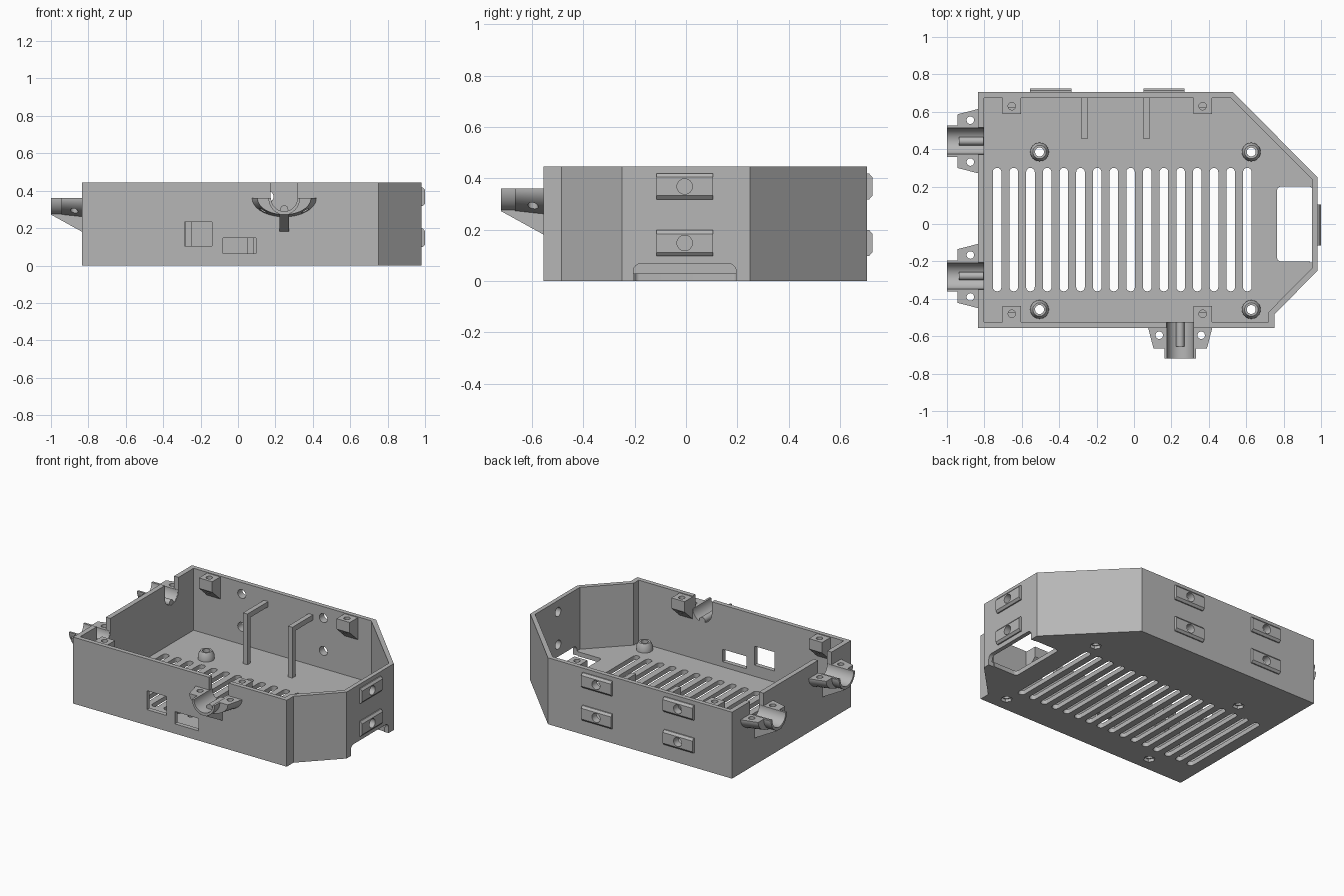
import bpy, bmesh, math
from mathutils import Matrix, Vector

cube = bpy.data.objects.get("Cube")
if cube:
    bpy.data.objects.remove(cube, do_unlink=True)

grey = bpy.data.materials.new("plain grey")
grey.use_nodes = True
grey.diffuse_color = (0.47, 0.47, 0.47, 1)
grey.node_tree.nodes["Principled BSDF"].inputs["Base Color"].default_value = grey.diffuse_color

HEIGHT, FLOOR = 0.445, 0.03
AXES = {"X": lambda u, v, d: (d, u, v),
        "Y": lambda u, v, d: (u, d, v),
        "Z": lambda u, v, d: (u, v, d)}


def rrect(x0, x1, y0, y1, r=0.0, n=6):
    """Rectangle outline with optional rounded corners."""
    if not r:
        return [(x0, y0), (x1, y0), (x1, y1), (x0, y1)]
    corners = [(x1 - r, y1 - r), (x0 + r, y1 - r), (x0 + r, y0 + r), (x1 - r, y0 + r)]
    return [(cx + r * math.cos(a), cy + r * math.sin(a))
            for k, (cx, cy) in enumerate(corners)
            for a in [(k + i / n) * math.pi / 2 for i in range(n + 1)]]


def arc(rx, rz, start=0.0, end=2 * math.pi, n=32, cx=0.0, cy=0.0):
    return [(cx + rx * math.cos(start + (end - start) * i / n),
             cy + rz * math.sin(start + (end - start) * i / n)) for i in range(n + 1)]


def circle(cx, cy, r, n=24):
    return arc(r, r, n=n, cx=cx, cy=cy)[:-1]


def loft(name, sections, axis, matrix=Matrix()):
    """Closed solids; each section is ((outline, depth), (outline, depth))."""
    bm = bmesh.new()
    for (a, d0), (b, d1) in sections:
        low = [bm.verts.new(AXES[axis](u, v, d0)) for u, v in a]
        top = [bm.verts.new(AXES[axis](u, v, d1)) for u, v in b]
        bm.faces.new(low)
        bm.faces.new(top[::-1])
        for i in range(len(low)):
            j = (i + 1) % len(low)
            bm.faces.new((low[i], top[i], top[j], low[j]))
    bmesh.ops.recalc_face_normals(bm, faces=bm.faces)
    bm.transform(matrix)
    mesh = bpy.data.meshes.new(name)
    bm.to_mesh(mesh)
    bm.free()
    mesh.materials.append(grey)
    obj = bpy.data.objects.new(name, mesh)
    bpy.context.collection.objects.link(obj)
    return obj


def prism(name, outlines, d0, d1, axis="Z", matrix=Matrix()):
    return loft(name, [((o, d0), (o, d1)) for o in outlines], axis, matrix)


def cut(obj, cutter):
    """Subtract a cutter, then discard it."""
    mod = obj.modifiers.new("cut", "BOOLEAN")
    mod.operation, mod.solver, mod.object = "DIFFERENCE", "EXACT", cutter
    bpy.context.view_layer.update()
    graph = bpy.context.evaluated_depsgraph_get()
    mesh = bpy.data.meshes.new_from_object(obj.evaluated_get(graph))
    obj.modifiers.clear()
    obj.data = mesh
    bpy.data.objects.remove(cutter, do_unlink=True)


def place(x, y, z, degrees=0):
    return Matrix.Translation((x, y, z)) @ Matrix.Rotation(math.radians(degrees), 4, "Z")


# Tray with open top
outer = [(-0.835, -0.555), (0.75, -0.555), (0.75, -0.485), (0.98, -0.25),
         (0.98, 0.25), (0.53, 0.705), (-0.835, 0.705)]
inner = [(-0.802, -0.525), (0.718, -0.525), (0.718, -0.472), (0.952, -0.236),
         (0.952, 0.238), (0.516, 0.675), (-0.802, 0.675)]
tray = prism("tray", [outer], 0, HEIGHT)
cut(tray, prism("cavity", [inner], FLOOR, 1))

# Floor vents
vents = [rrect(-0.755 + i * 0.0892, -0.709 + i * 0.0892, -0.36, 0.3, 0.0225) for i in range(16)]
cut(tray, prism("vents", vents, -0.1, 0.1))

# Floor opening and the low notch in the end wall
cut(tray, prism("floor_opening", [rrect(0.765, 0.955, -0.2, 0.2, 0.02)], -0.1, 0.06))
cut(tray, prism("end_notch", [rrect(-0.205, 0.195, -0.2, 0.068, 0.03)], 0.94, 1.1, "X"))

# Front ports
ports = [rrect(-0.287, -0.14, 0.105, 0.232), rrect(-0.08, 0.096, 0.065, 0.148)]
cut(tray, prism("ports", ports, -0.7, -0.5, "Y"))

# Hollow standoffs with hex recesses beneath
posts = [(x, y) for x in (-0.505, 0.627) for y in (-0.457, 0.385)]
cut(tray, prism("screw_holes", [circle(x, y, 0.024) for x, y in posts], -0.1, 0.2))
cut(tray, prism("nut_recesses", [circle(x, y, 0.036, 6) for x, y in posts], -0.1, 0.02))
for x, y in posts:
    standoff = loft("standoff", [((circle(x, y, 0.05), FLOOR - 0.002), (circle(x, y, 0.05), 0.06)),
                                 ((circle(x, y, 0.05), 0.06), (circle(x, y, 0.036), 0.085))], "Z")
    bm = bmesh.new()
    bm.from_mesh(standoff.data)
    # Weld the collar to its cone and drop the shared inner caps
    caps = [f for f in bm.faces if all(abs(v.co.z - 0.06) < 1e-4 for v in f.verts)]
    bmesh.ops.delete(bm, geom=caps, context="FACES_ONLY")
    bmesh.ops.remove_doubles(bm, verts=bm.verts, dist=1e-4)
    bmesh.ops.recalc_face_normals(bm, faces=bm.faces)
    bm.to_mesh(standoff.data)
    bm.free()
    cut(standoff, prism("bore", [circle(x, y, 0.024)], 0, 0.2))

# Lid screw tabs with tapered undersides
TAB = [(0, 0), (0.088, 0), (0.088, -0.07), (0, -0.15)]
for x in (-0.653, 0.367):
    for y, side in ((-0.527, 1), (0.677, -1)):
        outline = [(y + side * u, 0.44 + v) for u, v in TAB]
        tab = prism("lid_screw_tab", [outline], x - 0.049, x + 0.049, "X")
        cut(tab, prism("tab_hole", [circle(x, y + side * 0.047, 0.02)], 0.34, 0.5))

# Inner L-shaped brackets
BRACKET = [(0.455, FLOOR - 0.002), (0.487, FLOOR - 0.002), (0.487, 0.335),
           (0.68, 0.335), (0.68, 0.37), (0.455, 0.37)]
for x in (-0.265, 0.068):
    prism("inner_bracket", [BRACKET], x - 0.016, x + 0.016, "X")

# Chamfered mounting pads with holes through the wall
PAD = [(0.002, -0.05), (-0.008, -0.05), (-0.02, -0.036),
       (-0.02, 0.036), (-0.008, 0.05), (0.002, 0.05)]
for x, y, turn in ((-0.445, 0.705, 180), (0.16, 0.705, 180), (0.98, -0.005, 90)):
    for z in (0.148, 0.368):
        spot = place(x, y, z, turn)
        pad = prism("mounting_pad", [PAD], -0.11, 0.11, "X", spot)
        for target in (tray, pad):
            cut(target, prism("pad_hole", [circle(0, 0, 0.03)], -0.1, 0.1, "Y", spot))

# Cable cradles: half tube, winged flange and support rib
for x, y, turn in ((0.247, -0.555, 0), (-0.835, 0.443, -90), (-0.835, -0.278, -90)):
    spot = place(x, y, 0.36, turn)
    channel = arc(0.072, 0.072, math.pi, 2 * math.pi) + [(0.072, 0.3), (-0.072, 0.3)]
    cut(tray, prism("wall_notch", [channel], -0.05, 0.1, "Y", spot))
    half_ring = arc(0.084, 0.088, math.pi, 2 * math.pi) + arc(0.07, 0.07, 0, -math.pi)
    prism("cradle_tube", [half_ring], -0.165, 0.03, "Y", spot)
    flange = loft("cradle_flange", [((arc(0.172, 0.1, math.pi, 2 * math.pi), 0.002),
                                     (arc(0.143, 0.088, math.pi, 2 * math.pi), -0.11))], "Y", spot)
    cut(flange, prism("flange_channel", [channel], -0.3, 0.1, "Y", spot))
    holes = [circle(s * 0.112, -0.04, 0.02) for s in (-1, 1)]
    cut(flange, prism("flange_holes", holes, -0.2, 0.2, "Z", spot))
    rib = [(0.002, -0.075), (0.002, -0.18), (-0.165, -0.088), (-0.165, -0.075)]
    prism("cradle_rib", [rib], -0.025, 0.025, "X", spot)
    prism("cable_key", [circle(0, -0.06, 0.022, 16)], -0.1, 0.03, "Y", spot)

# Smooth the round faces, keep hard edges
bpy.ops.object.select_all(action="DESELECT")
for obj in bpy.context.scene.objects:
    if obj.type == "MESH":
        obj.select_set(True)
        bpy.context.view_layer.objects.active = obj
bpy.ops.object.shade_smooth_by_angle(angle=math.radians(30))
